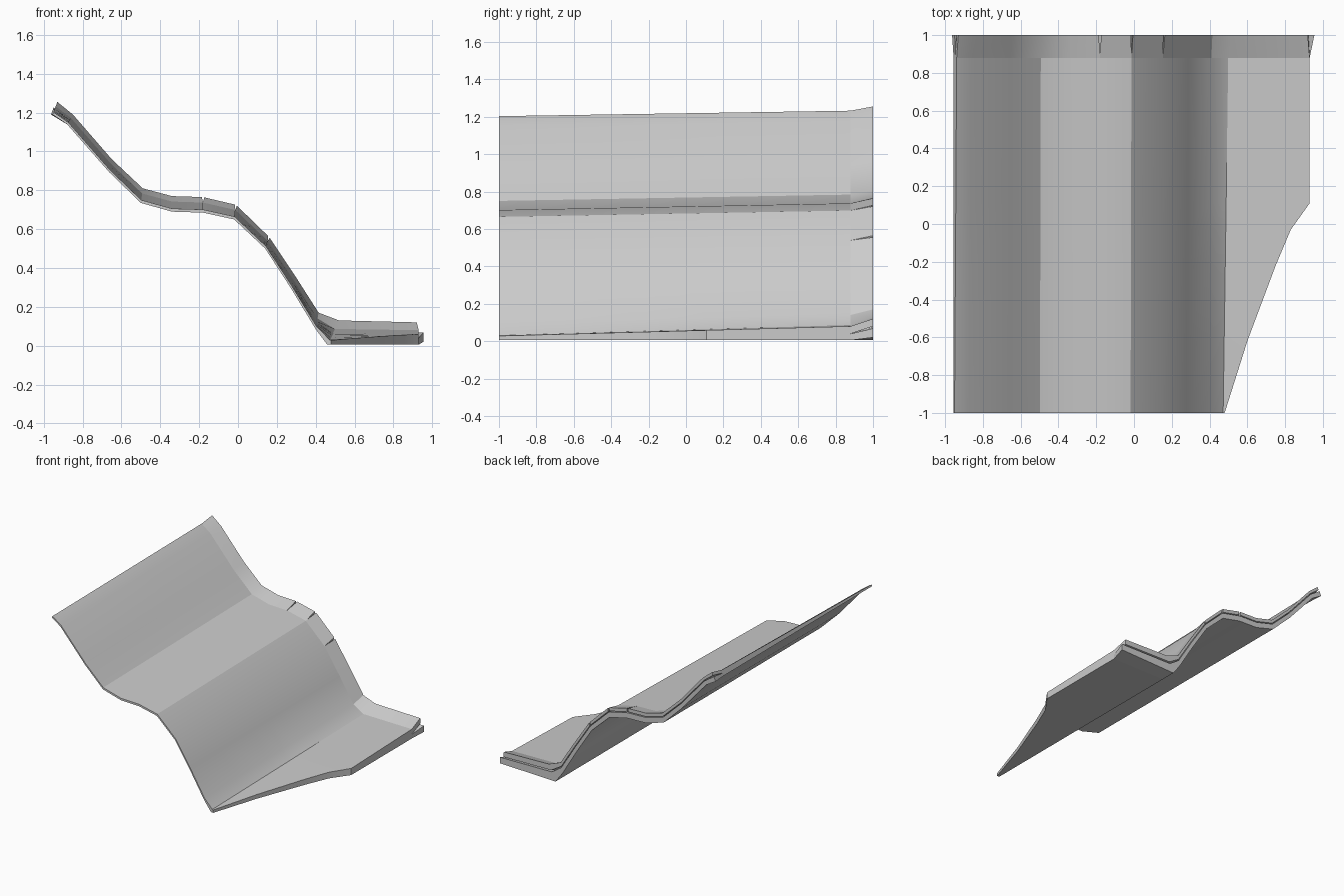
import bpy, bmesh, math
from mathutils import Vector

if "Cube" in bpy.data.objects:
    bpy.data.objects.remove(bpy.data.objects["Cube"])

grey = bpy.data.materials.new("plain grey")
grey.use_nodes = True
grey.diffuse_color = (0.6, 0.6, 0.6, 1)
grey.node_tree.nodes["Principled BSDF"].inputs["Base Color"].default_value = (0.6, 0.6, 0.6, 1)

# Wavy cross-section: underside, and upper side at the thick back end (x, z)
UNDER = [(-.955, 1.19), (-.88, 1.14), (-.66, .89), (-.5, .735), (-.34, .69), (-.18, .685),
         (-.02, .65), (.14, .5), (.27, .3), (.4, .085), (.46, .005), (.93, .005)]
UPPER = [(-.93, 1.255), (-.85, 1.19), (-.65, .96), (-.49, .81), (-.34, .77), (-.18, .765),
         (-.01, .725), (.16, .56), (.3, .35), (.415, .17), (.52, .13), (.92, .12)]
# Right edge of the flat foot, cut back diagonally towards the front (y, x)
EDGE = [(-1, .48), (-.62, .6), (-.22, .75), (-.03, .83), (.11, .93), (.88, .93)]
LIP_Y, END_Y = .88, 1.0
LIP_T, MID_T = .65, .3


def section(y, t, end_x=None):
    """Points across the sheet at depth y, t from underside (0) to upper side (1)."""
    pts = [Vector((a[0], y, a[1])).lerp(Vector((b[0], y, b[1])), t) for a, b in zip(UNDER, UPPER)]
    if end_x is not None:
        pts[-1].x = end_x
    return pts


def loft(name, rows):
    """Closed slab through rows of (lower points, upper points)."""
    bm = bmesh.new()
    grid = [[[bm.verts.new(p) for p in side] for side in row] for row in rows]
    n = len(rows[0][0])
    for (lo, up), (lo2, up2) in zip(grid, grid[1:]):
        for a, b in ((lo, lo2), (up, up2)):
            for i in range(n - 1):
                bm.faces.new((a[i], a[i + 1], b[i + 1], b[i]))
        for i in (0, n - 1):
            bm.faces.new((lo[i], up[i], up2[i], lo2[i]))
    for lo, up in (grid[0], grid[-1]):
        for i in range(n - 1):
            bm.faces.new((lo[i], lo[i + 1], up[i + 1], up[i]))
    bmesh.ops.recalc_face_normals(bm, faces=bm.faces)
    mesh = bpy.data.meshes.new(name)
    bm.to_mesh(mesh)
    bm.free()
    mesh.materials.append(grey)
    obj = bpy.data.objects.new(name, mesh)
    bpy.context.collection.objects.link(obj)
    bpy.ops.object.select_all(action='DESELECT')
    obj.select_set(True)
    bpy.context.view_layer.objects.active = obj
    bpy.ops.object.shade_smooth_by_angle(angle=math.radians(28))
    return obj


# Main sheet, a wedge thickening towards the back
rows = []
for y, x in EDGE:
    t = .2 + (LIP_T - .2) * (y + 1) / (LIP_Y + 1)
    rows.append((section(y, 0, x), section(y, t, x)))
loft("wavy_sheet", rows)

# Lower back lip, flaring slightly past both ends
low_end, up_end = section(END_Y, 0, .955), section(END_Y, .55, .955)
low_end[-1].z += .015
for side in (low_end, up_end):
    side[0].x -= .008
loft("lower_back_lip", [(section(LIP_Y, 0), section(LIP_Y, MID_T, .93)), (low_end, up_end)])

# Upper back lip, in pieces parted by narrow tapering slits
cuts = [0, 5, 6, 7, len(UNDER) - 1]
for k, (a, b) in enumerate(zip(cuts, cuts[1:])):
    near = [section(LIP_Y, t, .93)[a:b + 1] for t in (MID_T, LIP_T)]
    far = [section(END_Y, t)[a:b + 1] for t in (.65, 1)]
    for side in far:
        first = (side[1] - side[0]).normalized() * .006
        last = (side[-2] - side[-1]).normalized() * .006
        if a > 0:
            side[0] += first
        if b < len(UNDER) - 1:
            side[-1] += last
    loft(f"upper_back_lip_{k + 1}", [near, far])
